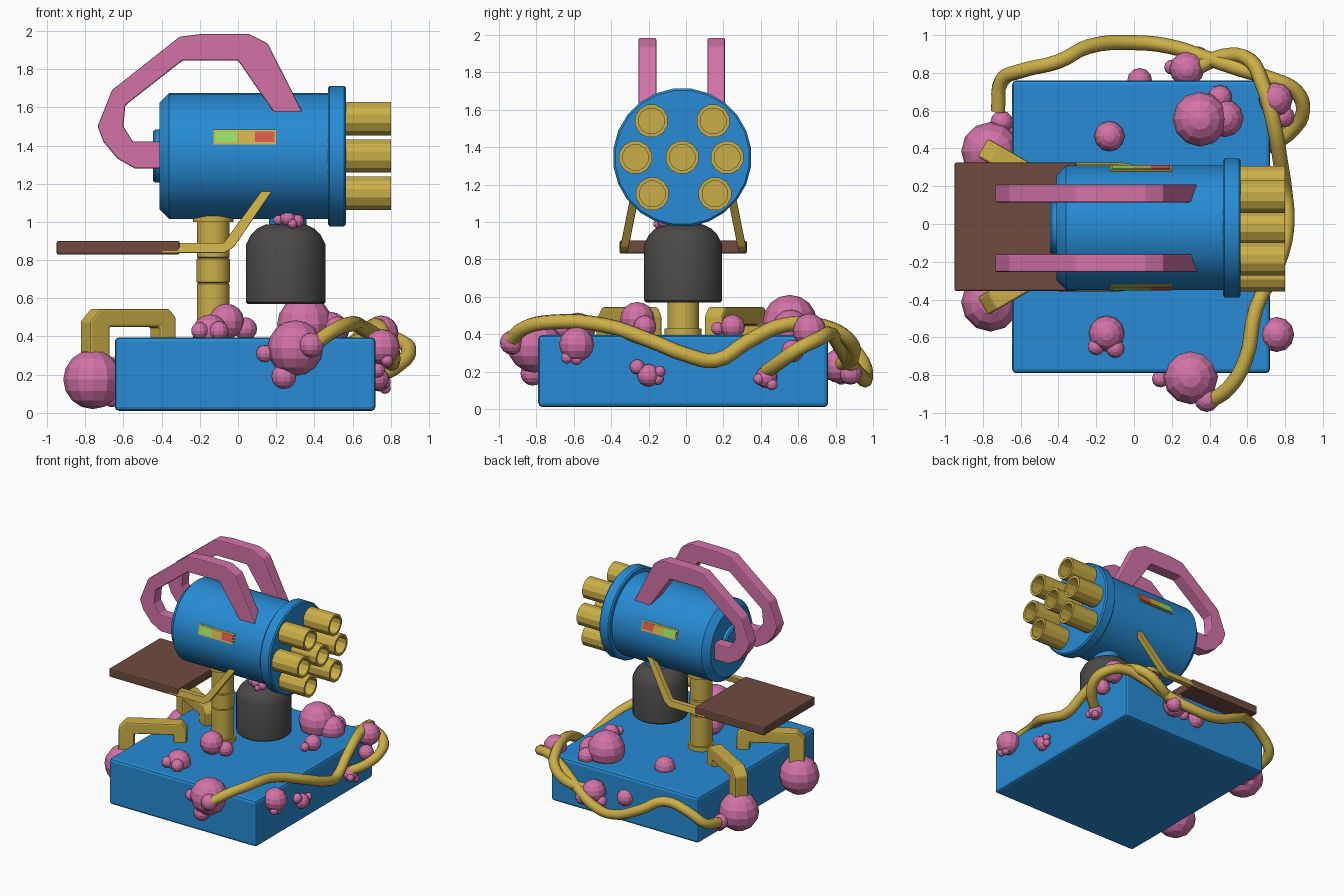
import bpy, bmesh, math
from mathutils import Vector, Matrix

if "Cube" in bpy.data.objects:
    bpy.data.objects.remove(bpy.data.objects["Cube"])

def mat(name, r, g, b):
    m = bpy.data.materials.new(name)
    m.diffuse_color = (r, g, b, 1)
    m.use_nodes = True
    m.node_tree.nodes["Principled BSDF"].inputs["Base Color"].default_value = m.diffuse_color
    return m

BLUE = mat("blue paint", .02, .26, .66)
GOLD = mat("yellow metal", .60, .43, .065)
PINK = mat("pink", .65, .17, .39)
BROWN = mat("brown wood", .16, .07, .05)
DARK = mat("dark grey", .07, .068, .066)
GREEN = mat("green", .30, .71, .13)
RED = mat("red", .66, .10, .07)
YC = -.015                      # symmetry plane

def finish(bm, name, m, smooth=None, bevel=0):
    bmesh.ops.recalc_face_normals(bm, faces=bm.faces)
    me = bpy.data.meshes.new(name)
    bm.to_mesh(me)
    bm.free()
    me.materials.append(m)
    o = bpy.data.objects.new(name, me)
    bpy.context.collection.objects.link(o)
    if bevel:
        b = o.modifiers.new("bevel", 'BEVEL')
        b.width, b.segments, b.limit_method = bevel, 2, 'ANGLE'
    if smooth:
        bpy.ops.object.select_all(action='DESELECT')
        o.select_set(True)
        bpy.context.view_layer.objects.active = o
        bpy.ops.object.shade_smooth_by_angle(angle=math.radians(smooth))
    return o

def box(name, lo, hi, m, bevel=0, mtx=None):
    bm = bmesh.new()
    lo, hi = Vector(lo), Vector(hi)
    bmesh.ops.create_cube(bm, size=1, matrix=Matrix.Translation((lo + hi) / 2) @ Matrix.Diagonal((*(hi - lo), 1)))
    if mtx:
        bm.transform(mtx)
    return finish(bm, name, m, None, bevel)

def lathe(name, prof, at, m, n=32, along_x=False, smooth=35):
    """Spin (height, radius) points round z, or round x."""
    bm = bmesh.new()
    rings = []
    for h, r in prof:
        rings.append([bm.verts.new((r * math.cos(2 * math.pi * (i + .5) / n),
                                    r * math.sin(2 * math.pi * (i + .5) / n), h)) for i in range(n)])
    for a, b in zip(rings, rings[1:]):
        for i in range(n):
            bm.faces.new((a[i], a[(i + 1) % n], b[(i + 1) % n], b[i]))
    bm.faces.new(rings[0])
    bm.faces.new(rings[-1])
    if along_x:
        bm.transform(Matrix.Rotation(math.pi / 2, 4, 'Y'))
    bm.transform(Matrix.Translation(at))
    return finish(bm, name, m, smooth)

def prism(name, pts, t, mtx, m, bevel=.008):
    """Outline in xz, extruded by t around y = 0."""
    bm = bmesh.new()
    f = bm.faces.new([bm.verts.new((x, -t / 2, z)) for x, z in pts])
    g = bmesh.ops.extrude_face_region(bm, geom=[f])['geom']
    bmesh.ops.translate(bm, vec=(0, t, 0), verts=[v for v in g if isinstance(v, bmesh.types.BMVert)])
    bm.transform(mtx)
    return finish(bm, name, m, None, bevel)

def tube(name, pts, r, m):
    c = bpy.data.curves.new(name, 'CURVE')
    c.dimensions = '3D'
    c.bevel_depth, c.bevel_resolution, c.resolution_u, c.use_fill_caps = r, 2, 4, True
    s = c.splines.new('BEZIER')
    s.bezier_points.add(len(pts) - 1)
    for p, q in zip(s.bezier_points, pts):
        p.co = q
        p.handle_left_type = p.handle_right_type = 'AUTO'
    c.materials.append(m)
    o = bpy.data.objects.new(name, c)
    bpy.context.collection.objects.link(o)

def blobs(name, balls):
    bm = bmesh.new()
    for x, y, z, r in balls:
        bmesh.ops.create_uvsphere(bm, u_segments=12, v_segments=8, radius=r, matrix=Matrix.Translation((x, y, z)))
    finish(bm, name, PINK)

# base
box("base", (-.645, -.79, .01), (.72, .76, .395), BLUE, .022)

# support post with collars
lathe("post", [(.39, .1), (.43, .1), (.43, .086), (.675, .086), (.68, .08), (.685, .088), (.805, .088),
               (.81, .08), (.815, .086), (1.0, .086), (1.0, .107), (1.06, .107)], (-.13, YC, 0), GOLD, 20)

# main drum, flange, rear cap
A = (0, -.02, 1.345)
lathe("drum", [(-.41, .28), (-.36, .33), (.50, .33)], A, BLUE, 40, True)
lathe("flange", [(.47, .36), (.48, .371), (.555, .371), (.565, .36)], A, BLUE, 24, True, 20)
lathe("rear_cap", [(-.445, .13), (-.435, .14), (-.40, .14)], A, BLUE, 20, True)

# seven hollow barrels
for i, (y, z) in enumerate([(-.02, 1.345), (-.27, 1.345), (.22, 1.345), (-.185, 1.54), (.145, 1.54),
                            (-.18, 1.15), (.155, 1.15)]):
    lathe(f"barrel_{i}", [(.54, .09), (.80, .09), (.80, .07), (.58, .07)], (0, y, z), GOLD, 12, True, 20)

# canister with domed top, hanging from a neck
lathe("canister", [(.57, .2), (.58, .21), (.88, .21), (.93, .185), (.965, .15), (.985, .11), (.99, .06)],
      (.25, YC, 0), DARK, 28)
lathe("canister_neck", [(.96, .1), (1.06, .1)], (.26, YC, 0), BLUE, 20)

# curved carrying handles, two sides
HANDLE = [(-.38, 1.28), (-.54, 1.28), (-.63, 1.33), (-.705, 1.42), (-.735, 1.5), (-.66, 1.69), (-.305, 1.97),
          (-.2, 1.983), (.06, 1.983), (.155, 1.935), (.34, 1.57), (.19, 1.57), (0, 1.845), (-.29, 1.845),
          (-.59, 1.61), (-.6, 1.5), (-.55, 1.42), (-.38, 1.42)]
# leg outline, along its own length
LEG = [(0, .18), (0, .48), (.06, .545), (.48, .545), (.52, .5), (.52, .37), (.42, .37), (.42, .45), (.12, .45), (.12, .18)]
# seat arm outline
ARM = [(-.4, .838), (-.07, .838), (-.02, .87), (.19, 1.178), (.135, 1.178), (-.075, .89), (-.4, .89)]

for s, side in ((-1, "front"), (1, "back")):
    prism(f"{side}_handle", HANDLE, .095, Matrix.Translation((0, -.022 + s * .184, 0)), PINK)
    prism(f"{side}_leg", LEG, .11, Matrix.Translation((-.80, YC + s * .42, 0)) @
          Matrix.Rotation(-s * math.radians(30), 4, 'Z'), GOLD, .012)
    # arms lean inward as they rise
    lean = Matrix.Identity(4)
    lean[1][2] = -s * .2
    prism(f"{side}_seat_arm", ARM, .045, Matrix.Translation((0, YC + s * .315, .86)) @ lean @
          Matrix.Translation((0, 0, -.86)), GOLD, .004)
    # gauge: frame and three coloured plates, tilted to lie on the drum
    tilt = Matrix.Translation(A) @ Matrix.Rotation(s * math.radians(17.5), 4, 'X')
    def plate(name, x0, x1, h, d, m):
        ys = sorted((s * .3, s * d))
        box(f"{side}_gauge_{name}", (x0, ys[0], -h), (x1, ys[1], h), m, 0, tilt)
    plate("frame", -.127, .2, .041, .334, GOLD)
    plate("green", -.117, -.005, .029, .339, GREEN)
    plate("yellow", -.005, .09, .029, .339, GOLD)
    plate("red", .09, .19, .029, .339, RED)

# seat
box("seat", (-.95, -.355, .83), (-.305, .325, .90), BROWN, .01)

# pink growths
blobs("leg_balls", [(-.76, .385, .175, .155), (-.76, -.415, .175, .155), (-.7, .54, .13, .06), (-.66, .5, .08, .05)])
blobs("top_growths", [(.35, .555, .465, .145), (.48, .56, .43, .1), (.455, .67, .42, .065), (-.13, .465, .41, .08),
                      (-.145, -.58, .42, .095), (-.2, -.65, .43, .045), (-.1, -.66, .43, .05),
                      (-.06, -.26, .48, .092), (.04, -.22, .44, .06), (.52, .25, .44, .065), (.5, .17, .43, .035)])
blobs("front_growth", [(.30, -.81, .34, .145), (.14, -.82, .31, .045), (.385, -.93, .355, .065), (.24, -.82, .19, .065)])
blobs("right_growths", [(.755, -.585, .345, .093), (.78, -.635, .275, .032), (.78, -.585, .265, .03),
                        (.73, -.2, .18, .06), (.73, -.26, .225, .04), (.75, -.14, .2, .03), (.74, -.15, .16, .03),
                        (.75, .66, .42, .09), (.79, .57, .31, .06), (.74, .43, .17, .058), (.77, .39, .16, .03),
                        (.77, .46, .13, .03)])
blobs("back_growths", [(.28, .82, .23, .092), (.34, .88, .19, .06), (.2, .83, .17, .04), (.03, .76, .22, .066)])
blobs("neck_growths", [(.26, -.13, 1.02, .04), (.31, -.12, 1.005, .035), (.21, -.12, 1.01, .025), (.285, -.15, .99, .025)])

# two cables winding round the base
tube("cable_one", [(.40, -.94, .36), (.5, -.87, .43), (.59, -.72, .465), (.645, -.45, .45), (.77, -.19, .365),
                   (.81, .0, .29), (.80, .16, .26), (.775, .33, .36), (.74, .53, .45), (.68, .74, .44),
                   (.61, .87, .37), (.48, .89, .28), (.34, .83, .24)], .04, GOLD)
tube("cable_two", [(.75, .43, .2), (.84, .5, .25), (.895, .6, .32), (.86, .7, .37), (.72, .77, .40), (.56, .82, .34),
                   (.38, .88, .24), (.19, .94, .17), (0, .96, .16), (-.24, .94, .26), (-.4, .86, .34),
                   (-.6, .81, .28), (-.7, .76, .2), (-.72, .6, .15)], .04, GOLD)
